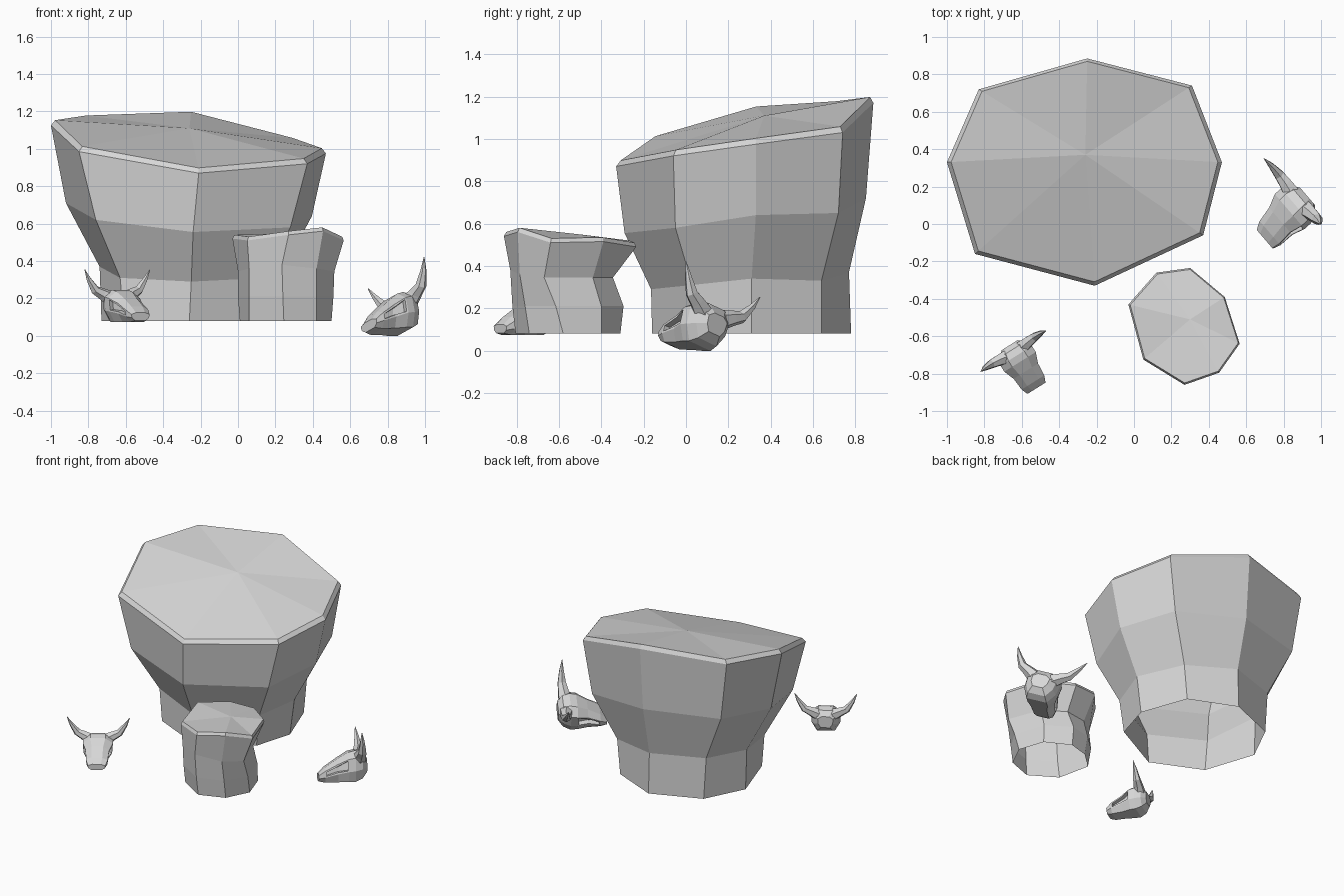
import bpy
import bmesh
import math
from mathutils import Matrix, Vector

if "Cube" in bpy.data.objects:
    bpy.data.objects.remove(bpy.data.objects["Cube"], do_unlink=True)

stone = bpy.data.materials.new("plain_grey")
stone.use_nodes = True
GREY = (.68, .68, .68, 1)
stone.diffuse_color = GREY
stone.node_tree.nodes["Principled BSDF"].inputs["Base Color"].default_value = GREY


def loft(bm, rings, peak=None):
    """Bridge closed rings; cap both ends, or fan to a peak and leave the base open."""
    loops = [[bm.verts.new(p) for p in ring] for ring in rings]
    count = len(loops[0])
    for low, high in zip(loops, loops[1:]):
        for i in range(count):
            j = (i + 1) % count
            bm.faces.new((low[i], low[j], high[j], high[i]))
    if peak is None:
        bm.faces.new(loops[0])
        bm.faces.new(loops[-1])
    else:
        top = bm.verts.new(peak)
        for i in range(count):
            bm.faces.new((loops[-1][i], loops[-1][(i + 1) % count], top))
    bmesh.ops.recalc_face_normals(bm, faces=bm.faces)


def finish(bm, name, matrix=None):
    if matrix is not None:
        bm.transform(matrix)
    mesh = bpy.data.meshes.new(name)
    bm.to_mesh(mesh)
    bm.free()
    mesh.materials.append(stone)
    obj = bpy.data.objects.new(name, mesh)
    bpy.context.scene.collection.objects.link(obj)


def rock(name, rings, peak, inset, lift):
    """Stacked rings with a narrow chamfered rim and a faceted top."""
    centre = Vector(peak)
    rim = []
    for p in rings[-1]:
        p = Vector(p)
        q = p.lerp(centre, inset)
        rim.append((q.x, q.y, p.z + lift))
    bm = bmesh.new()
    loft(bm, rings + [rim], peak)
    finish(bm, name)


def level(z, outline):
    return [(x, y, z) for x, y in outline]


# Large boulder
large_base = level(.08, [(-.73, .36), (-.59, .64), (-.245, .78), (.08, .64),
                         (.2, .31), (.12, .04), (-.26, -.16), (-.61, 0)])
large_low = [(-.74, .36, .37), (-.61, .64, .38), (-.245, .77, .37), (.105, .64, .33),
             (.235, .31, .34), (.15, .03, .31), (-.25, -.165, .29), (-.63, 0, .31)]
large_mid = [(-.92, .34, .71), (-.77, .7, .73), (-.25, .85, .72), (.25, .72, .65),
             (.395, .33, .64), (.28, -.05, .58), (-.24, -.29, .555), (-.76, -.14, .62)]
large_top = [(-1, .33, 1.125), (-.83, .72, 1.15), (-.25, .885, 1.17), (.31, .74, 1.03),
             (.47, .33, .975), (.37, -.06, .92), (-.21, -.33, .87), (-.85, -.16, .985)]
rock("large_boulder", [large_base, large_low, large_mid, large_top],
     (-.26, .37, 1.11), .03, .028)

# Small boulder
small_base = level(.08, [(.01, -.46), (.13, -.35), (.27, -.31), (.44, -.4),
                         (.5, -.58), (.42, -.74), (.245, -.805), (.06, -.69)])
small_low = level(.21, [(0, -.44), (.12, -.33), (.27, -.295), (.435, -.4),
                        (.51, -.615), (.42, -.76), (.24, -.82), (.06, -.71)])
small_mid = [(0, -.46, .345), (.12, -.37, .345), (.28, -.345, .345), (.43, -.44, .345),
             (.515, -.67, .345), (.42, -.785, .36), (.235, -.83, .38), (.06, -.72, .36)]
small_top = [(-.03, -.43, .52), (.12, -.26, .5), (.3, -.235, .49), (.485, -.39, .515),
             (.565, -.64, .51), (.455, -.795, .56), (.27, -.86, .54), (.05, -.725, .51)]
rock("small_boulder", [small_base, small_low, small_mid, small_top],
     (.3, -.51, .55), .03, .02)


# Horned skulls, built around the midpoint between the horn tips
SECTION = [(.5, 1), (1, .78), (.95, .35), (.6, 0)]
HEAD = [(.045, .06, -.275, -.18), (.012, .1, -.315, -.14), (-.035, .118, -.335, -.13),
        (-.08, .118, -.335, -.14), (-.15, .092, -.335, -.18),
        (-.235, .085, -.335, -.235), (-.278, .068, -.325, -.275)]
HORN = [(.06, -.01, -.185, .05), (.115, 0, -.155, .038), (.165, .005, -.13, .03),
        (.21, .005, -.065, .017), (.245, 0, 0, .002)]


def head_ring(y, half, low, high):
    right = [(half * w, y, low + (high - low) * h) for w, h in SECTION]
    left = [(-x, y, z) for x, y, z in reversed(right)]
    return right + left


def horn_rings(side, sides=6):
    rings = []
    for i, (x, y, z, r) in enumerate(HORN):
        before, after = HORN[max(i - 1, 0)], HORN[min(i + 1, len(HORN) - 1)]
        along = Vector((after[0] - before[0], 0, after[2] - before[2])).normalized()
        across = Vector((-along.z, 0, along.x))
        ring = []
        for k in range(sides):
            a = math.tau * k / sides
            p = Vector((x, y, z)) + across * r * math.cos(a) + Vector((0, r * math.sin(a), 0))
            ring.append((side * p.x, p.y, p.z))
        rings.append(ring)
    return rings


def skull(name, matrix):
    bm = bmesh.new()
    loft(bm, [head_ring(*s) for s in HEAD])
    # Long eye sockets sunk into the cheeks
    cheeks = []
    for f in bm.faces:
        c = f.calc_center_median()
        if abs(c.x) > .083 and -.22 < c.y < -.1:
            cheeks.append(f)
    bmesh.ops.inset_region(bm, faces=cheeks, thickness=.012)
    bmesh.ops.inset_region(bm, faces=cheeks, thickness=.004, depth=-.03)
    finish(bm, name + "_head", matrix)
    for side, label in ((1, "left"), (-1, "right")):
        horn = bmesh.new()
        loft(horn, horn_rings(side))
        finish(horn, name + "_" + label + "_horn", matrix)


# One skull stands level, the other leans to its side
skull("front_skull", Matrix.Translation((-.645, -.68, .355))
      @ Matrix.Rotation(math.radians(32), 4, "Z") @ Matrix.Scale(.84, 4))
skull("side_skull", Matrix.Translation((.845, .175, .337))
      @ Matrix.Rotation(math.radians(-49.4), 4, "Z")
      @ Matrix.Rotation(math.radians(-20), 4, "Y"))
